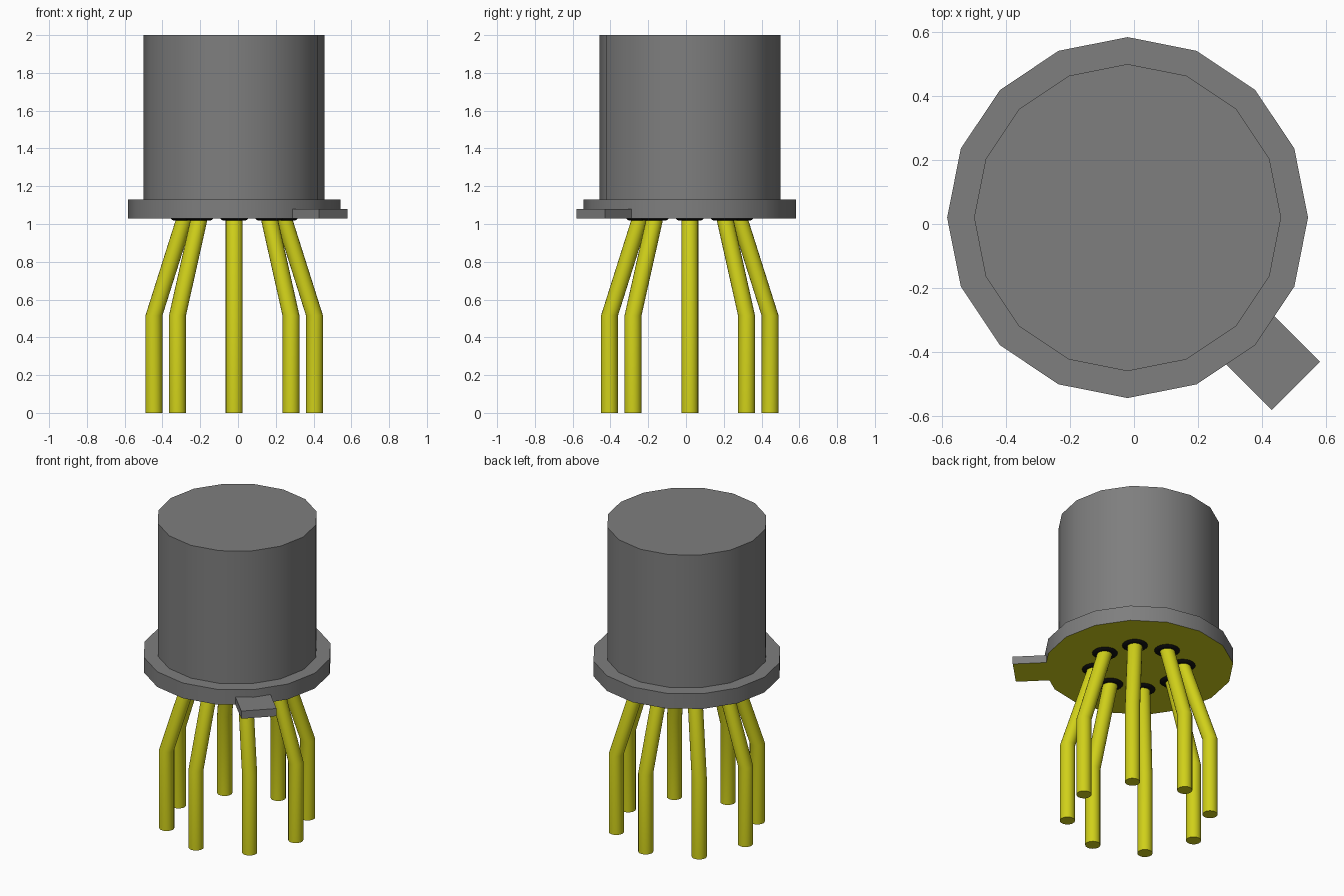
import bpy, bmesh, math
from mathutils import Vector, Matrix

if "Cube" in bpy.data.objects:
    bpy.data.objects.remove(bpy.data.objects["Cube"])

CX, CY = -0.02, 0.02      # axis of the can
BASE_Z = 1.03             # underside of the flange


def material(name, rgb):
    m = bpy.data.materials.new(name)
    m.use_nodes = True
    m.diffuse_color = (*rgb, 1)
    m.node_tree.nodes["Principled BSDF"].inputs["Base Color"].default_value = (*rgb, 1)
    return m


GREY = material("grey metal", (0.21, 0.21, 0.21))
GOLD = material("yellow gold", (0.63, 0.63, 0.01))
BLACK = material("black glass", (0.005, 0.005, 0.005))


def finish(name, bm, mats):
    """Turn a bmesh into a smooth-shaded object; downward faces take the second material."""
    bmesh.ops.recalc_face_normals(bm, faces=bm.faces)
    if len(mats) > 1:
        for f in bm.faces:
            f.material_index = int(f.normal.z < -0.9)
    mesh = bpy.data.meshes.new(name)
    bm.to_mesh(mesh)
    bm.free()
    for m in mats:
        mesh.materials.append(m)
    obj = bpy.data.objects.new(name, mesh)
    bpy.context.collection.objects.link(obj)
    bpy.ops.object.select_all(action="DESELECT")
    obj.select_set(True)
    bpy.context.view_layer.objects.active = obj
    bpy.ops.object.shade_smooth_by_angle(angle=math.radians(30))
    return obj


def stacked_rings(name, rings, sides, mats):
    """Loft horizontal circles given as (x, y, z, radius), capped at both ends."""
    bm = bmesh.new()
    loops = []
    for x, y, z, r in rings:
        loops.append([bm.verts.new((x + r * math.cos(2 * math.pi * i / sides),
                                    y + r * math.sin(2 * math.pi * i / sides), z))
                      for i in range(sides)])
    for a, b in zip(loops, loops[1:]):
        for i in range(sides):
            j = (i + 1) % sides
            bm.faces.new((a[i], a[j], b[j], b[i]))
    bm.faces.new(loops[0])
    bm.faces.new(loops[-1])
    return finish(name, bm, mats)


# Can and flange with its gold underside
stacked_rings("can", [(CX, CY, 1.13, 0.479), (CX, CY, 2.0, 0.479)], 16, [GREY])
stacked_rings("flange", [(CX, CY, BASE_Z, 0.563), (CX, CY, 1.13, 0.563)], 16, [GREY, GOLD])

# Index tab pointing to the front left
bm = bmesh.new()
bmesh.ops.create_cube(bm, size=1)
bmesh.ops.scale(bm, vec=Vector((0.222, 0.212, 0.05)), verts=bm.verts)
bmesh.ops.translate(bm, vec=Vector((0.631, 0, BASE_Z + 0.025)), verts=bm.verts)
bmesh.ops.rotate(bm, matrix=Matrix.Rotation(math.radians(-45), 3, "Z"), verts=bm.verts)
bmesh.ops.translate(bm, vec=Vector((CX, CY, 0)), verts=bm.verts)
finish("index_tab", bm, [GREY, GOLD])

# Eight splayed leads, each with a glass bead where it enters the base
for k in range(8):
    c, s = math.cos(k * math.pi / 4), math.sin(k * math.pi / 4)
    foot = (CX + 0.425 * c, CY + 0.425 * s)
    root = (CX + 0.262 * c, CY + 0.262 * s)
    stacked_rings(f"lead_{k + 1}",
                  [(*foot, 0, 0.045), (*foot, 0.515, 0.045), (*root, BASE_Z, 0.045)],
                  20, [GOLD])
    stacked_rings(f"glass_bead_{k + 1}",
                  [(*root, 1.018, 0.056), (*root, 1.021, 0.066), (*root, BASE_Z, 0.076)],
                  20, [BLACK])
